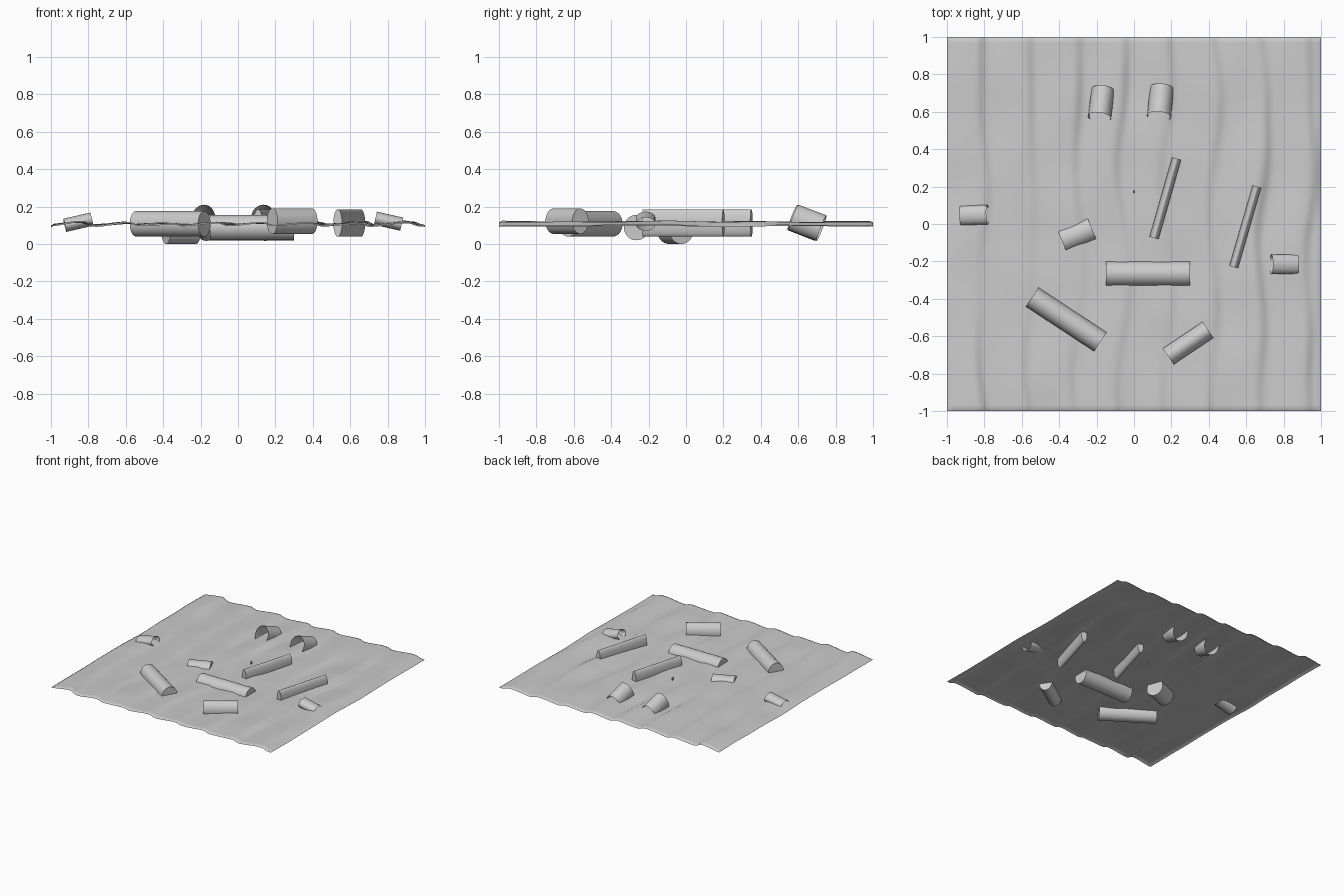
import bpy, bmesh, math
from mathutils import Vector, noise

if "Cube" in bpy.data.objects:
    bpy.data.objects.remove(bpy.data.objects["Cube"])

gray = bpy.data.materials.new("stone gray")
gray.diffuse_color = (0.6, 0.6, 0.6, 1)
gray.use_nodes = True
gray.node_tree.nodes["Principled BSDF"].inputs["Base Color"].default_value = gray.diffuse_color


def finish(bm, name, angle=40):
    me = bpy.data.meshes.new(name)
    bm.to_mesh(me)
    bm.free()
    me.materials.append(gray)
    ob = bpy.data.objects.new(name, me)
    bpy.context.collection.objects.link(ob)
    bpy.ops.object.select_all(action='DESELECT')
    ob.select_set(True)
    bpy.context.view_layer.objects.active = ob
    bpy.ops.object.shade_smooth_by_angle(angle=math.radians(angle))
    return ob


def log(name, p, q, rh, rv, capped=True, n=32):
    """Elliptical cylinder from p to q, half width rh, half height rv."""
    p, q = Vector(p), Vector(q)
    d = (q - p).normalized()
    side = d.cross(Vector((0, 0, 1))).normalized()
    up = side.cross(d)
    bm = bmesh.new()
    rings = []
    for c in (p, q):
        rings.append([bm.verts.new(c + side * rh * math.cos(2 * math.pi * i / n)
                                   + up * rv * math.sin(2 * math.pi * i / n)) for i in range(n)])
    a, b = rings
    for i in range(n):
        j = (i + 1) % n
        bm.faces.new((a[i], a[j], b[j], b[i]))
    if capped:
        bm.faces.new(a[::-1])
        bm.faces.new(b)
    bmesh.ops.recalc_face_normals(bm, faces=bm.faces)
    return finish(bm, name)


# rippled ground: dune ridges running along y, steep on their right side
def height(x, y):
    wob = 0.05 * noise.noise(Vector((x * 1.2, y * 1.8, 3.0))) + 0.02 * math.sin(5 * y + 3 * x)
    t = ((x - 0.22 + wob) / 0.25) % 1.0
    saw = t / 0.78 if t < 0.78 else (1 - t) / 0.22
    saw = saw * saw * (3 - 2 * saw)
    flat = math.exp(-((x + 0.35) ** 2 + (y + 0.3) ** 2) / 0.35)
    amp = 0.020 * (1 - 0.75 * flat) * (0.8 + 0.6 * noise.noise(Vector((x * 2, y * 2, 9))))
    return 0.110 + amp * (saw - 0.5) + 0.008 * noise.noise(Vector((x * 4, y * 3, 0)))


bm = bmesh.new()
bmesh.ops.create_grid(bm, x_segments=120, y_segments=120, size=1)
for v in bm.verts:
    edge = max(abs(v.co.x), abs(v.co.y)) > 0.995
    v.co.z = max(0.086, height(v.co.x, v.co.y)) - (0.008 if edge else 0)
finish(bm, "rippled_ground", 60)

# solid logs sunk in the ground
log("long_log_left", (-0.545, -0.39, 0.108), (-0.18, -0.63, 0.108), 0.061, 0.068)
log("long_log_middle", (-0.15, -0.265, 0.088), (0.30, -0.265, 0.088), 0.067, 0.068)
log("short_log_front", (0.183, -0.708, 0.122), (0.396, -0.565, 0.122), 0.052, 0.068)
log("short_log_left", (-0.385, -0.09, 0.069), (-0.225, -0.025, 0.069), 0.068, 0.069)

# narrow upright slabs
log("thin_log_middle", (0.228, 0.35, 0.112), (0.107, -0.075, 0.112), 0.025, 0.073)
log("thin_log_right", (0.657, 0.20, 0.112), (0.533, -0.23, 0.112), 0.024, 0.073)

# open tilted tubes
log("back_tube_left", (-0.185, 0.57, 0.142), (-0.165, 0.715, 0.085), 0.062, 0.073, False)
log("back_tube_right", (0.134, 0.575, 0.142), (0.149, 0.725, 0.085), 0.064, 0.073, False)
log("side_tube_left", (-0.926, 0.045, 0.10), (-0.782, 0.05, 0.133), 0.052, 0.036, False)
log("side_tube_right", (0.735, -0.215, 0.138), (0.875, -0.215, 0.106), 0.052, 0.036, False)

# tiny peg near the centre
log("centre_peg", (0, 0.165, 0.118), (0, 0.18, 0.118), 0.004, 0.014, n=8)
